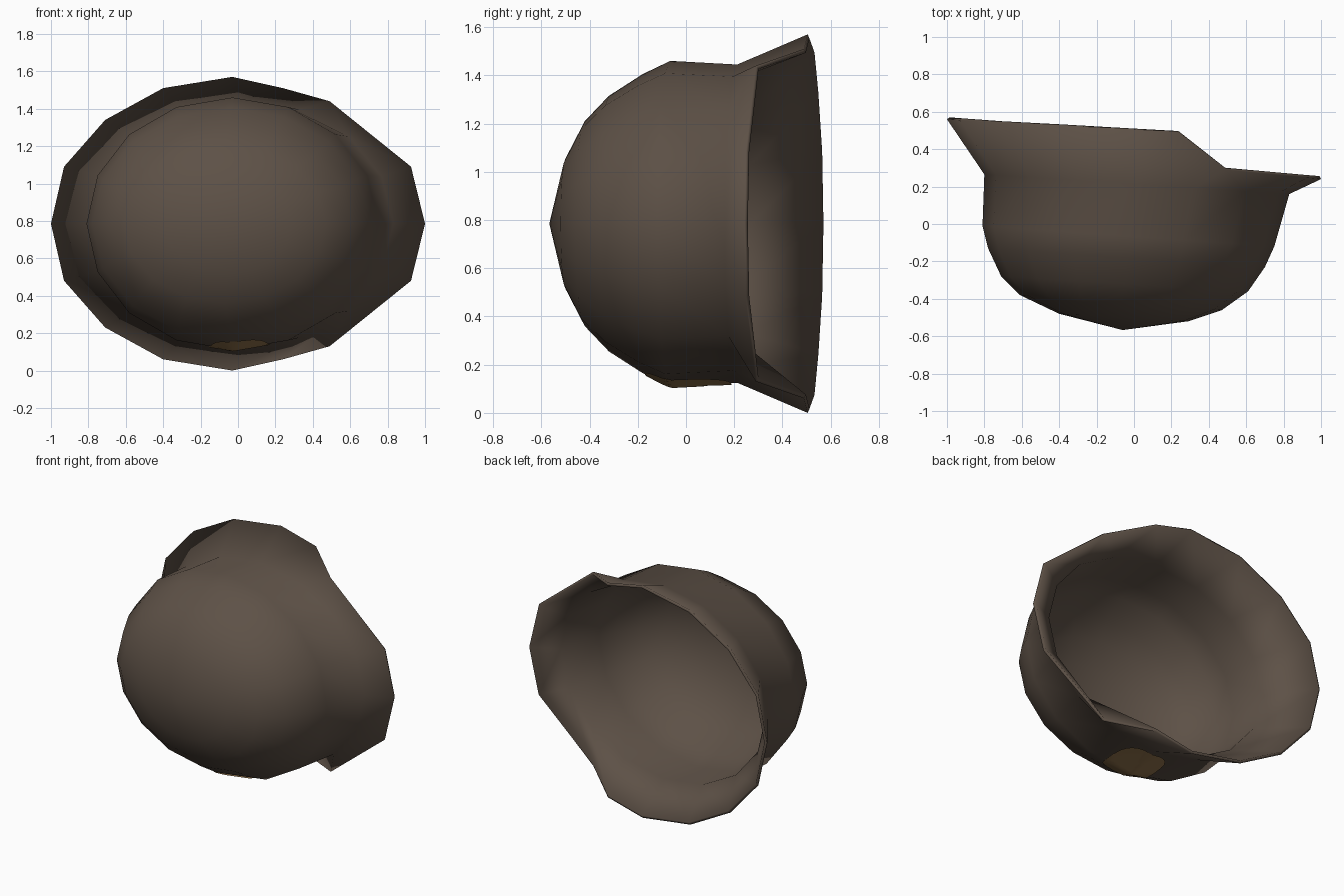
import bpy, bmesh, math
from mathutils import Vector
from mathutils.bvhtree import BVHTree

if "Cube" in bpy.data.objects:
    bpy.data.objects.remove(bpy.data.objects["Cube"])

N = 16           # sides of the helmet
ZC = 0.785       # mirror plane height


def material(name, rgb):
    m = bpy.data.materials.new(name)
    m.diffuse_color = (*rgb, 1)
    m.use_nodes = True
    m.node_tree.nodes["Principled BSDF"].inputs["Base Color"].default_value = m.diffuse_color
    return m


def make_object(name, bm, mat):
    me = bpy.data.meshes.new(name)
    bm.to_mesh(me)
    ob = bpy.data.objects.new(name, me)
    bpy.context.collection.objects.link(ob)
    me.materials.append(mat)
    return ob


brown = material("dark brown", (0.110, 0.082, 0.062))
ochre = material("ochre", (0.28, 0.168, 0.07))

# Dome rings, crown to base: left x, left y, right x, right y, half height in z
dome = [(-0.40, -0.48, 0.29, -0.52, 0.27),
        (-0.61, -0.38, 0.47, -0.46, 0.425),
        (-0.71, -0.28, 0.61, -0.36, 0.53),
        (-0.78, -0.13, 0.70, -0.23, 0.62),
        (-0.81, -0.01, 0.75, -0.12, 0.675),
        (-0.80, 0.265, 0.83, 0.16, 0.66)]

# Brim outline, upper half: x, y, z
brim = [(-1.0, 0.56, 0.785), (-0.93, 0.555, 1.09), (-0.71, 0.54, 1.34),
        (-0.40, 0.525, 1.51), (-0.03, 0.505, 1.57), (0.24, 0.49, 1.51),
        (0.49, 0.29, 1.44), (0.925, 0.247, 1.09), (1.0, 0.24, 0.785)]

rings = []
for x0, y0, x1, y1, h in dome:
    ring = []
    for k in range(N):
        a = 2 * math.pi * k / N
        t = (1 - math.cos(a)) / 2
        ring.append((x0 + (x1 - x0) * t, y0 + (y1 - y0) * t, ZC + h * math.sin(a)))
    rings.append(ring)
rings.append(brim + [(x, y, 2 * ZC - z) for x, y, z in reversed(brim[1:-1])])

# Helmet shell: dome with flared brim, one smooth skin around the thin rim
bm = bmesh.new()
apex = bm.verts.new((-0.06, -0.567, ZC))
vr = [[bm.verts.new(p) for p in r] for r in rings]
for k in range(N):
    j = (k + 1) % N
    bm.faces.new((apex, vr[0][k], vr[0][j]))
    for a, b in zip(vr, vr[1:]):
        bm.faces.new((a[k], b[k], b[j], a[j]))
bmesh.ops.recalc_face_normals(bm, faces=bm.faces)
bm.faces.ensure_lookup_table()
if bm.faces[0].normal.y > 0:
    bmesh.ops.reverse_faces(bm, faces=bm.faces)
tree = BVHTree.FromBMesh(bm)
shell = make_object("helmet_shell", bm, brown)
bm.free()
sol = shell.modifiers.new("thickness", 'SOLIDIFY')
sol.thickness = 0.018
sol.offset = -1
bpy.context.view_layer.objects.active = shell
bpy.ops.object.modifier_apply(modifier=sol.name)
shell.data.shade_smooth()

# Side badge: thin rounded plate laid onto the underside of the dome
bm = bmesh.new()
SIDES, STEPS = 24, 10


def on_dome(x, y):
    hit, normal, _, _ = tree.ray_cast(Vector((x, y, -1)), Vector((0, 0, 1)))
    return hit + Vector((0, 0, -0.008))


def rounded(v):
    return math.copysign(abs(v) ** 0.7, v)


mid = bm.verts.new(on_dome(0.01, 0.01))
loops = []
for s in range(1, STEPS + 1):
    f = s / STEPS
    loop = []
    for k in range(SIDES):
        a = 2 * math.pi * k / SIDES
        loop.append(bm.verts.new(on_dome(0.01 + 0.165 * f * rounded(math.cos(a)),
                                         0.01 + 0.18 * f * rounded(math.sin(a)))))
    loops.append(loop)
for k in range(SIDES):
    j = (k + 1) % SIDES
    bm.faces.new((mid, loops[0][j], loops[0][k]))
    for a, b in zip(loops, loops[1:]):
        bm.faces.new((a[k], a[j], b[j], b[k]))
badge = make_object("side_badge", bm, ochre)
bm.free()
badge.data.shade_smooth()
